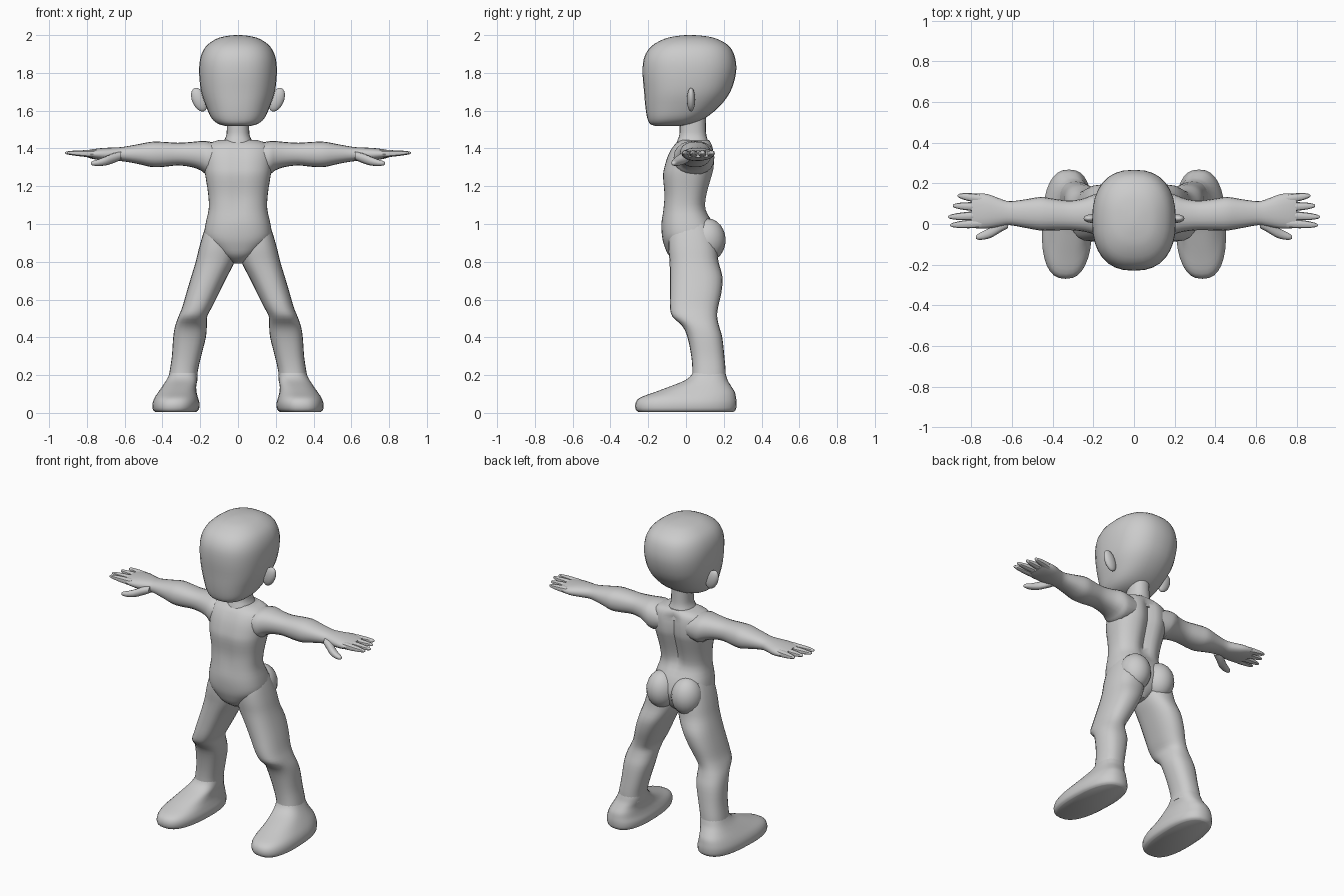
import bpy, bmesh, math
from mathutils import Vector, Matrix

skin = bpy.data.materials.new("plain grey")
skin.diffuse_color = (0.6, 0.6, 0.6, 1)


def finish(name, bm, mirror, angle=40):
    bmesh.ops.recalc_face_normals(bm, faces=bm.faces)
    me = bpy.data.meshes.new(name)
    bm.to_mesh(me)
    bm.free()
    me.materials.append(skin)
    ob = bpy.data.objects.new(name, me)
    bpy.context.collection.objects.link(ob)
    if mirror:
        ob.modifiers.new("mirror", "MIRROR").use_mirror_merge = False
    bpy.ops.object.select_all(action='DESELECT')
    ob.select_set(True)
    bpy.context.view_layer.objects.active = ob
    bpy.ops.object.shade_smooth_by_angle(angle=math.radians(angle))
    return ob


def smooth_rings(rings, steps):
    """Catmull-Rom interpolation of ring values."""
    out = []
    last = len(rings) - 1
    for i in range(last):
        p = [rings[max(0, min(last, j))] for j in (i - 1, i, i + 1, i + 2)]
        for s in range(steps):
            t = s / steps
            out.append([0.5 * (2 * b + (c - a) * t + (2 * a - 5 * b + 4 * c - d) * t * t
                               + (3 * b - a - 3 * c + d) * t ** 3) for a, b, c, d in zip(*p)])
    return out + [list(rings[-1])]


def loft(name, rings, axis='Z', n=24, power=2.3, steps=3, mirror=True, shape=None):
    """Rings are (position, low a, high a, low b, high b) along the axis."""
    bm = bmesh.new()
    loops = []
    for t, a0, a1, b0, b1 in smooth_rings(rings, steps):
        loop = []
        for k in range(n):
            u = 2 * math.pi * k / n
            c, s = math.cos(u), math.sin(u)
            a = (a0 + a1) / 2 + (a1 - a0) / 2 * math.copysign(abs(c) ** (2 / power), c)
            b = (b0 + b1) / 2 + (b1 - b0) / 2 * math.copysign(abs(s) ** (2 / power), s)
            co = Vector((a, b, t) if axis == 'Z' else (t, a, b))
            loop.append(bm.verts.new(shape(co) if shape else co))
        loops.append(loop)
    for lo, hi in zip(loops, loops[1:]):
        for k in range(n):
            bm.faces.new((lo[k], lo[(k + 1) % n], hi[(k + 1) % n], hi[k]))
    bm.faces.new(loops[0])
    bm.faces.new(loops[-1])
    return finish(name, bm, mirror)


def ellipsoid(name, centre, radii, tilt=0.0, mirror=True):
    bm = bmesh.new()
    m = Matrix.Translation(centre) @ Matrix.Rotation(tilt, 4, 'Y') @ Matrix.Diagonal((*radii, 1))
    bmesh.ops.create_uvsphere(bm, u_segments=20, v_segments=12, radius=1, matrix=m)
    return finish(name, bm, mirror)


def sym(rows):
    return [(z, -w, w, f, b) for z, w, f, b in rows]


# Head
loft("head", sym([
    (1.518, .06, -.16, -.04), (1.53, .105, -.19, .03), (1.56, .14, -.205, .10),
    (1.62, .168, -.215, .175), (1.70, .195, -.222, .235), (1.80, .206, -.23, .265),
    (1.88, .199, -.222, .26), (1.94, .17, -.185, .23), (1.98, .115, -.115, .165),
    (1.995, .06, -.05, .10), (2.0, .015, .0, .04)]), n=32, power=2.4, mirror=False)

# Ears
ellipsoid("ear", (.205, .027, 1.658), (.038, .022, .066), .40)

# Neck
loft("neck", sym([(1.38, .085, -.06, .13), (1.43, .078, -.05, .12), (1.47, .062, -.036, .108),
                  (1.52, .059, -.034, .105), (1.60, .059, -.034, .105)]), n=20, mirror=False)


# Torso with a spine groove and a faint chest line
def torso_shape(co):
    if co.z > 1.02:
        g = math.exp(-(co.x / .035) ** 2)
        h = min(1, (co.z - 1.02) / .1) * max(0, min(1, (1.44 - co.z) / .05))
        co.y += (-.03 if co.y > .05 else .008) * g * h
    return co


loft("torso", sym([
    (.79, .02, -.03, .09), (.83, .085, -.088, .13), (.88, .142, -.113, .155),
    (.93, .178, -.126, .165), (1.0, .172, -.13, .145), (1.08, .155, -.122, .108),
    (1.16, .158, -.118, .115), (1.25, .172, -.125, .14), (1.30, .178, -.118, .152),
    (1.37, .18, -.095, .152), (1.42, .165, -.062, .14), (1.445, .10, -.025, .12)]),
    n=40, power=2.5, mirror=False, shape=torso_shape)

# Buttocks
ellipsoid("buttock", (.088, .112, .915), (.093, .098, .115))

# Legs
loft("leg", [
    (.17, .215, .37, .03, .21), (.22, .213, .362, .034, .21), (.30, .195, .35, .028, .203),
    (.40, .17, .343, .008, .192), (.46, .165, .333, -.02, .175), (.51, .163, .315, -.072, .165),
    (.56, .138, .295, -.085, .17), (.64, .098, .272, -.085, .188), (.72, .058, .248, -.085, .193),
    (.80, .018, .224, -.087, .172), (.87, .006, .207, -.093, .165),
    (.94, .01, .187, -.09, .15), (1.0, .03, .166, -.07, .12)], power=2.4)


# Feet, toes turned slightly outward
def foot_shape(co):
    co.x += -.04 * co.y * max(0, 1 - co.z / .2)
    return co


loft("foot", [
    (.004, .225, .435, -.25, .25), (.018, .208, .45, -.266, .264), (.05, .204, .452, -.268, .268),
    (.08, .212, .442, -.245, .265), (.11, .22, .423, -.165, .258), (.14, .222, .402, -.085, .24),
    (.17, .217, .382, -.01, .222), (.20, .215, .366, .028, .212), (.24, .218, .35, .045, .2)],
    n=32, power=2.5, shape=foot_shape)

# Arms
loft("arm", [
    (.08, -.06, .14, 1.28, 1.42), (.16, -.065, .15, 1.262, 1.438), (.20, -.05, .145, 1.285, 1.439),
    (.25, -.037, .125, 1.302, 1.434), (.32, -.03, .115, 1.31, 1.43), (.40, -.032, .125, 1.302, 1.435),
    (.46, -.032, .133, 1.302, 1.435), (.53, -.02, .122, 1.318, 1.422), (.61, -.006, .112, 1.332, 1.408),
    (.66, -.012, .125, 1.333, 1.405), (.72, -.022, .147, 1.337, 1.402), (.77, -.022, .15, 1.345, 1.396),
    (.80, -.015, .145, 1.353, 1.39)], 'X', n=20)

# Fingers, from index to little
for i, (y0, y1, tip) in enumerate([(.004, -.006, .905), (.042, .035, .915),
                                   (.084, .09, .892), (.124, .14, .868)]):
    def section(t, r, h):
        y = y0 + (y1 - y0) * t
        x = .75 + (tip - .75) * t
        z = 1.371 + .006 * t
        return (x, y - r, y + r, z - h, z + h)
    loft(f"finger_{i + 1}", [section(0, .022, .022), section(.4, .021, .018),
                             section(.75, .016, .013), section(.95, .009, .008),
                             section(1, .003, .003)], 'X', n=10, steps=2)

# Thumbs
loft("thumb", [
    (.62, -.02, .04, 1.34, 1.385), (.66, -.042, .02, 1.322, 1.375), (.70, -.066, -.012, 1.31, 1.358),
    (.74, -.077, -.034, 1.307, 1.342), (.77, -.077, -.05, 1.31, 1.333),
    (.778, -.07, -.06, 1.316, 1.326)], 'X', n=12, steps=2)
